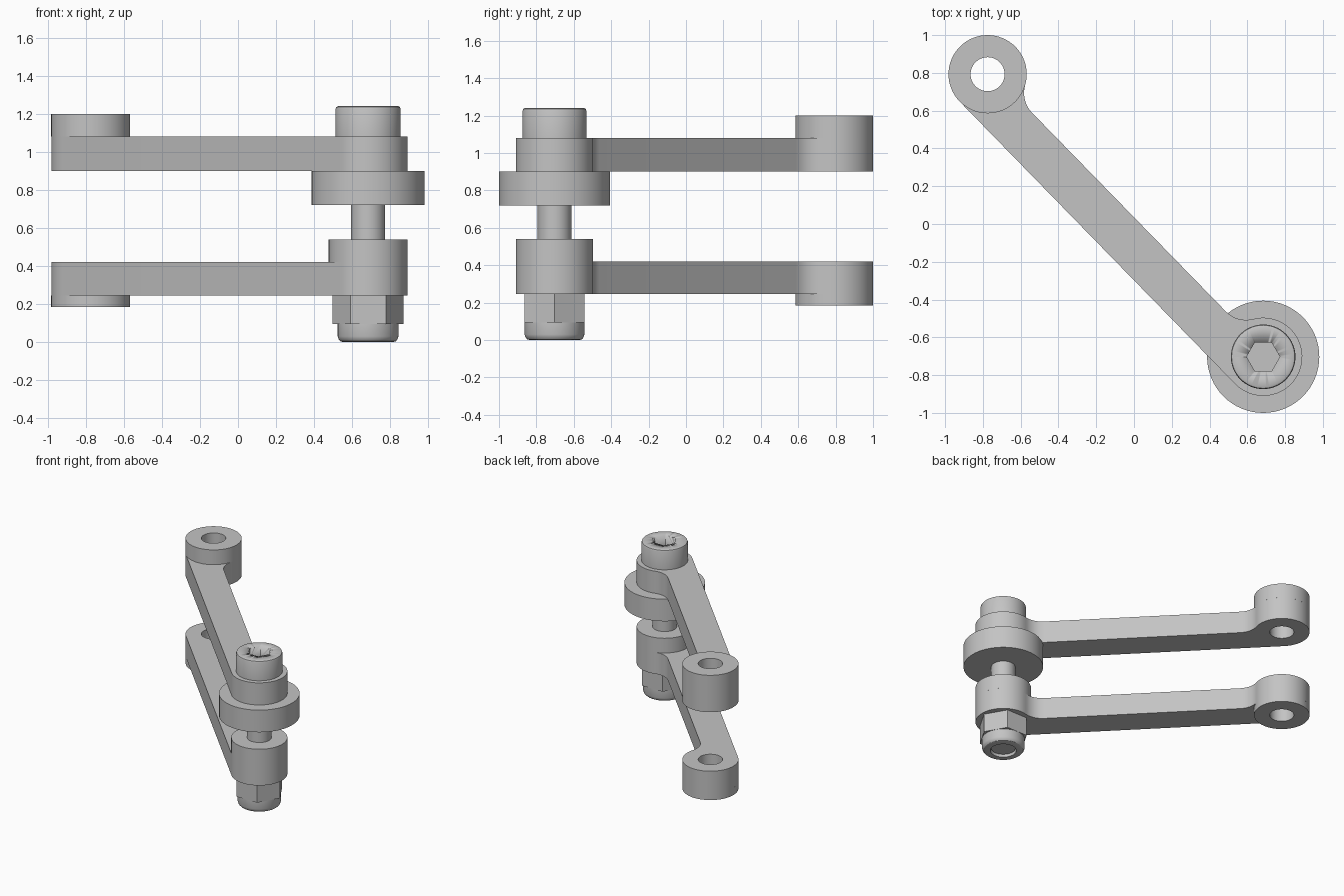
import bpy, bmesh, math
from mathutils import Vector

if "Cube" in bpy.data.objects:
    bpy.data.objects.remove(bpy.data.objects["Cube"])

A = Vector((-0.775, 0.793))      # open eye of the links
B = Vector((0.684, -0.703))      # bolted eye of the links
R, HOLE = 0.207, 0.09            # eye and bore radius
EDGE, FIL = 0.026, 0.15          # arm edge offset from centre line, fillet radius

steel = bpy.data.materials.new("light_grey")
steel.diffuse_color = (0.55, 0.55, 0.55, 1)
steel.use_nodes = True
steel.node_tree.nodes["Principled BSDF"].inputs["Base Color"].default_value = steel.diffuse_color


def finish(name, bm):
    bmesh.ops.recalc_face_normals(bm, faces=bm.faces[:])
    me = bpy.data.meshes.new(name)
    bm.to_mesh(me)
    bm.free()
    ob = bpy.data.objects.new(name, me)
    bpy.context.collection.objects.link(ob)
    me.materials.append(steel)
    bpy.ops.object.select_all(action='DESELECT')
    ob.select_set(True)
    bpy.context.view_layer.objects.active = ob
    bpy.ops.object.shade_smooth_by_angle(angle=math.radians(25))
    return ob


def arc(c, r, a0, a1, n):
    return [Vector((c[0] + r * math.cos(a0 + (a1 - a0) * i / n),
                    c[1] + r * math.sin(a0 + (a1 - a0) * i / n))) for i in range(n + 1)]


def circle(c, r, n=64):
    return arc(c, r, 0, 2 * math.pi, n)[:-1]


def plate(name, loops, z0, z1):
    """Flat outline (with optional hole loops) extruded from z0 to z1."""
    bm = bmesh.new()
    for pts in loops:
        vs = [bm.verts.new((p[0], p[1], z0)) for p in pts]
        for i, v in enumerate(vs):
            bm.edges.new((v, vs[(i + 1) % len(vs)]))
    bmesh.ops.triangle_fill(bm, edges=bm.edges[:], use_beauty=True, use_dissolve=False)
    ext = bmesh.ops.extrude_face_region(bm, geom=bm.faces[:], use_keep_orig=True)
    top = [g for g in ext["geom"] if isinstance(g, bmesh.types.BMVert)]
    bmesh.ops.translate(bm, verts=top, vec=(0, 0, z1 - z0))
    return finish(name, bm)


def lathe(name, c, profile, n=64):
    """Spin an (r, z) profile round the vertical axis at c."""
    bm = bmesh.new()
    vs = [bm.verts.new((c[0] + r, c[1], z)) for r, z in profile]
    es = [bm.edges.new(p) for p in zip(vs, vs[1:])]
    bmesh.ops.spin(bm, geom=vs + es, cent=(c[0], c[1], 0), axis=(0, 0, 1),
                   angle=2 * math.pi, steps=n)
    bmesh.ops.remove_doubles(bm, verts=bm.verts[:], dist=1e-5)
    return finish(name, bm)


def link_outline():
    """Two eyes joined by an arm: tangent on one side, filleted on the other."""
    L = (B - A).length
    d = (B - A) / L
    n = Vector((-d.y, d.x))
    h = EDGE + FIL
    uf = math.sqrt((R + FIL) ** 2 - h ** 2)
    phi, pi = math.atan2(h, -uf), math.pi
    pts = arc((L, 0), R, -pi / 2, phi, 40)
    pts += arc((L - uf, h), FIL, phi - pi, -pi / 2, 10)[1:]
    pts += arc((uf, h), FIL, -pi / 2, -phi, 10)
    pts += arc((0, 0), R, pi - phi, 1.5 * pi, 40)[1:]
    return [A + d * p.x + n * p.y for p in pts]


# links and their raised eyes
outline, bore = link_outline(), circle(A, HOLE)
plate("upper_link", [outline, bore], 0.90, 1.08)
plate("upper_eye_boss", [circle(A, R), bore], 1.08, 1.20)
plate("lower_link", [outline, bore], 0.245, 0.42)
plate("lower_eye_boss", [circle(A, R), bore], 0.185, 0.245)
plate("lower_bolt_boss", [circle(B, R)], 0.42, 0.54)

# wide spacer disc and bolt shank
plate("spacer_disc", [circle(B, 0.297)], 0.72, 0.90)
lathe("bolt_shank", B, [(0, 0.02), (HOLE, 0.02), (HOLE, 1.0), (0, 1.0)])

# cap head with hexagonal socket
head = lathe("bolt_head", B, [(0, 1.08), (0.171, 1.08), (0.171, 1.225), (0.167, 1.236),
                              (0.158, 1.24), (0, 1.24)])
cutter = plate("socket_cutter", [circle(B, 0.088, 6)], 1.15, 1.3)
cutter.hide_render = True
mod = head.modifiers.new("socket", 'BOOLEAN')
mod.operation, mod.solver, mod.object = 'DIFFERENCE', 'EXACT', cutter
bpy.context.view_layer.objects.active = head
bpy.ops.object.modifier_apply(modifier=mod.name)
bpy.data.objects.remove(cutter)

# lock nut: hexagon and rounded collar
plate("nut_hexagon", [circle(B, 0.186, 6)], 0.095, 0.245)
lathe("nut_collar", B, [(0, 0.095), (0.16, 0.095), (0.16, 0.03), (0.155, 0.014), (0.146, 0.004),
                        (0.132, 0), (0.097, 0), (0.097, 0.03), (0, 0.03)])
